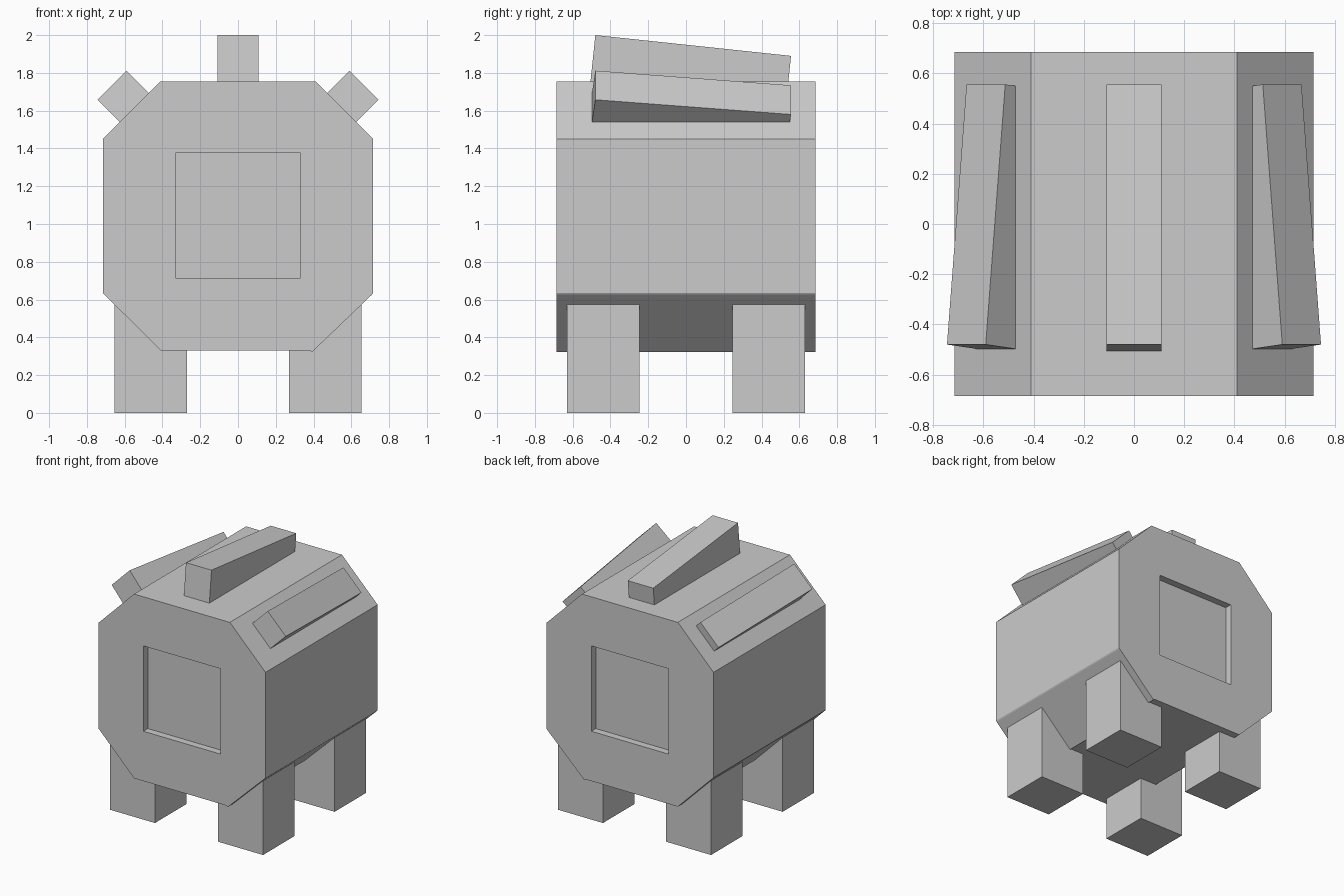
import bpy, bmesh, math
from mathutils import Matrix

if "Cube" in bpy.data.objects:
    bpy.data.objects.remove(bpy.data.objects["Cube"])


def extrude(name, pts, to3d, depth):
    """Prism from a 2D profile; to3d maps (a, b, d) to a position."""
    bm = bmesh.new()
    lo = [bm.verts.new(to3d(a, b, -depth)) for a, b in pts]
    hi = [bm.verts.new(to3d(a, b, depth)) for a, b in pts]
    bm.faces.new(lo)
    bm.faces.new(hi[::-1])
    n = len(pts)
    for i in range(n):
        j = (i + 1) % n
        bm.faces.new((lo[i], hi[i], hi[j], lo[j]))
    bmesh.ops.recalc_face_normals(bm, faces=bm.faces)
    me = bpy.data.meshes.new(name)
    bm.to_mesh(me)
    bm.free()
    ob = bpy.data.objects.new(name, me)
    bpy.context.collection.objects.link(ob)
    return ob


def box(name, x0, x1, y0, y1, z0, z1):
    yc, h = (y0 + y1) / 2, (y1 - y0) / 2
    return extrude(name, [(x0, z0), (x1, z0), (x1, z1), (x0, z1)],
                   lambda a, b, d: (a, yc + d, b), h)


# Body: chamfered block, with the slightly proud lower right bevel
profile = [(-0.41, 1.755), (-0.715, 1.45), (-0.715, 0.635), (-0.41, 0.33),
           (0.38, 0.33), (0.392, 0.322), (0.71, 0.627), (0.715, 0.635),
           (0.715, 1.45), (0.41, 1.755)]
body = extrude("body", profile, lambda a, b, d: (a, d, b), 0.685)

# Square recesses in the front and back
for s in (-1, 1):
    cutter = box("recess_cutter", -0.33, 0.33, s * 0.73 - 0.1, s * 0.73 + 0.1, 0.715, 1.375)
    cutter.hide_render = True
    mod = body.modifiers.new("recess", 'BOOLEAN')
    mod.operation = 'DIFFERENCE'
    mod.solver = 'EXACT'
    mod.object = cutter
    bpy.context.view_layer.objects.active = body
    bpy.ops.object.modifier_apply(modifier=mod.name)
    bpy.data.objects.remove(cutter)

# Legs
for sx, side in ((-1, "left"), (1, "right")):
    for sy, end in ((-1, "front"), (1, "back")):
        cx, cy = sx * 0.4625, sy * 0.4375
        box(f"{end}_{side}_leg", cx - 0.1925, cx + 0.1925,
            cy - 0.1915, cy + 0.1915, 0, 0.575)

# Back fins: tilted bars on the top and the two upper bevels
bar = [(-0.48, 0.245), (0.556, 0.135), (0.53, -0.114), (-0.506, -0.004)]
for name, x, z, roll, sink in (("top_fin", 0, 1.755, 0, 0),
                               ("left_fin", -0.549, 1.616, -45, 0.077),
                               ("right_fin", 0.549, 1.616, 45, 0.077)):
    fin = extrude(name, bar, lambda a, b, d: (d, a, b - sink), 0.109)
    fin.data.transform(Matrix.Translation((x, 0, z)) @ Matrix.Rotation(math.radians(roll), 4, 'Y'))
